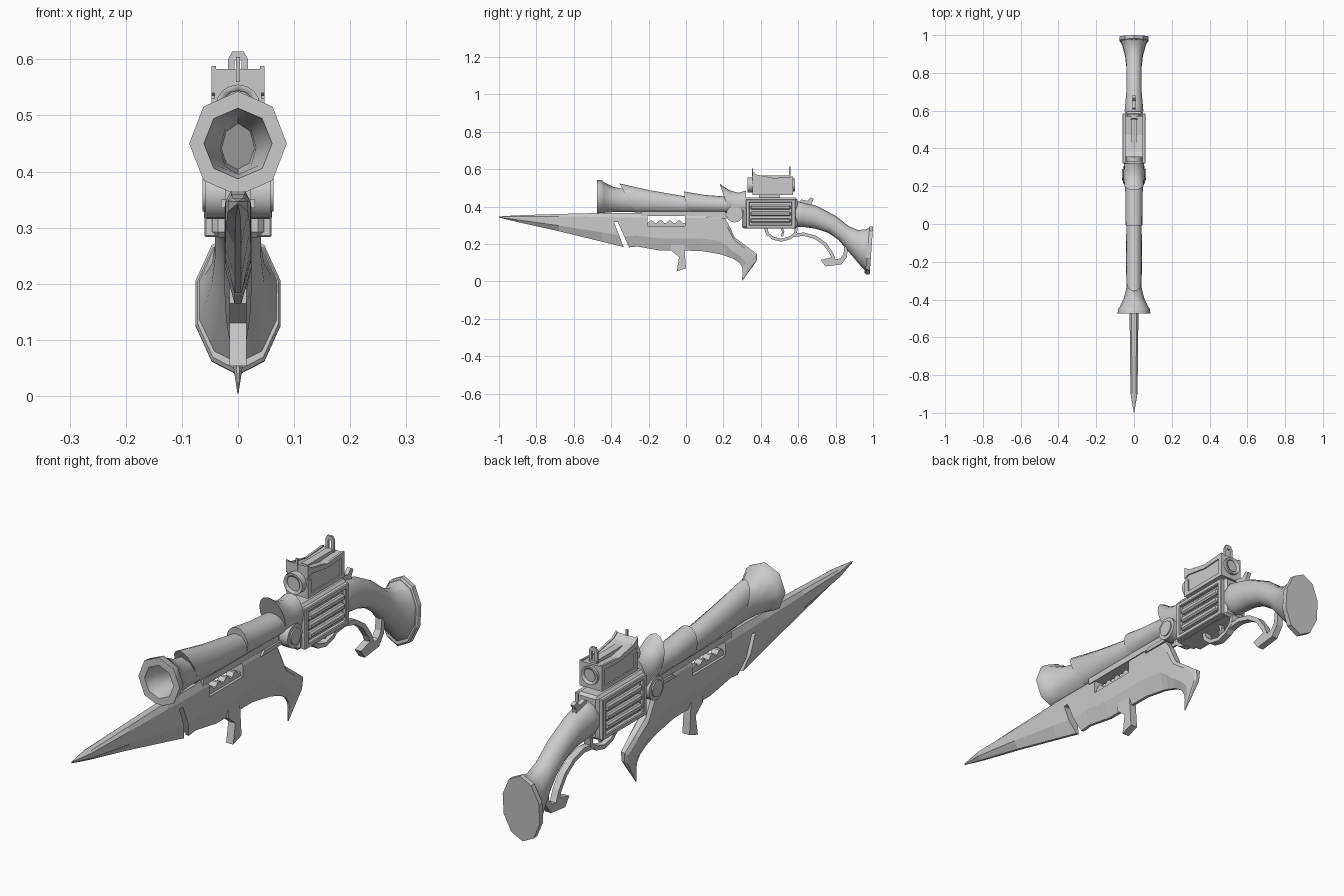
import bpy, bmesh
from math import sin, cos, pi, radians
from mathutils import Vector, Matrix


def finish(name, bm, smooth=0):
    bmesh.ops.recalc_face_normals(bm, faces=bm.faces)
    me = bpy.data.meshes.new(name)
    bm.to_mesh(me)
    bm.free()
    ob = bpy.data.objects.new(name, me)
    bpy.context.collection.objects.link(ob)
    if smooth:
        bpy.ops.object.select_all(action='DESELECT')
        bpy.context.view_layer.objects.active = ob
        ob.select_set(True)
        bpy.ops.object.shade_smooth_by_angle(angle=radians(smooth))
    return ob


def circle(n, phase=0.0):
    return [(cos(phase + 2 * pi * i / n), sin(phase + 2 * pi * i / n)) for i in range(n)]


def loft(name, stations, section, smooth=0):
    """Skin a section through stations (top y, top z, bottom y, bottom z, half width)."""
    bm = bmesh.new()
    rings = []
    for yt, zt, yb, zb, w in stations:
        top, bot = Vector((0, yt, zt)), Vector((0, yb, zb))
        mid, half = (top + bot) / 2, (top - bot) / 2
        rings.append([bm.verts.new(mid + half * v + Vector((u * w, 0, 0))) for u, v in section])
    n = len(section)
    for a, b in zip(rings, rings[1:]):
        for i in range(n):
            bm.faces.new((a[i], a[(i + 1) % n], b[(i + 1) % n], b[i]))
    bm.faces.new(rings[0])
    bm.faces.new(rings[-1])
    return finish(name, bm, smooth)


def prism(name, pts, w, x=0.0, bevel=0.0):
    """Side profile (y, z) extruded to a half width w around x."""
    bm = bmesh.new()
    f = bm.faces.new([bm.verts.new((x - w, y, z)) for y, z in pts])
    r = bmesh.ops.extrude_face_region(bm, geom=[f])
    bmesh.ops.translate(bm, verts=[v for v in r['geom'] if isinstance(v, bmesh.types.BMVert)],
                        vec=(2 * w, 0, 0))
    if bevel:
        bmesh.ops.bevel(bm, geom=bm.edges[:], offset=bevel, segments=1, affect='EDGES')
    return finish(name, bm)


def box(name, y0, y1, z0, z1, w, x=0.0, bevel=0.0):
    return prism(name, [(y0, z0), (y1, z0), (y1, z1), (y0, z1)], w, x, bevel)


def band(name, path, t, w):
    """Strip of thickness t following a (y, z) path."""
    p = [Vector(q) for q in path]
    left, right = [], []
    for i, q in enumerate(p):
        d = (p[min(i + 1, len(p) - 1)] - p[max(i - 1, 0)]).normalized()
        nrm = Vector((-d.y, d.x)) * t / 2
        left.append(q + nrm)
        right.append(q - nrm)
    return prism(name, [tuple(q) for q in left + right[::-1]], w)


def cylinder(name, axis, loc, r, depth, n=16):
    bm = bmesh.new()
    rot = Matrix.Rotation(pi / 2, 4, 'Y' if axis == 'x' else 'X')
    bmesh.ops.create_cone(bm, cap_ends=True, segments=n, radius1=r, radius2=r, depth=depth,
                          matrix=Matrix.Translation(loc) @ rot)
    return finish(name, bm, 40)


def cut(ob, cutter):
    m = ob.modifiers.new("cut", 'BOOLEAN')
    m.object, m.operation, m.solver = cutter, 'DIFFERENCE', 'EXACT'
    bpy.context.view_layer.objects.active = ob
    bpy.ops.object.modifier_apply(modifier=m.name)
    bpy.data.objects.remove(cutter)


# flared octagonal muzzle with hollow bore
loft("muzzle", [(-.25, .47, -.25, .41, .026), (-.36, .49, -.36, .395, .032),
                (-.43, .505, -.43, .395, .052), (-.475, .513, -.475, .387, .061),
                (-.475, .543, -.475, .357, .087), (-.448, .54, -.448, .36, .084),
                (-.44, .53, -.44, .366, .076), (-.39, .505, -.39, .37, .053),
                (-.34, .495, -.34, .37, .041), (-.20, .475, -.20, .37, .036)], circle(8), 50)
# barrel sleeves with raked front edges
loft("barrel_sleeve", [(-.355, .523, -.275, .368, .04), (-.2, .488, -.18, .366, .043),
                       (.02, .45, .02, .366, .04)], circle(16), 40)
loft("rear_sleeve", [(-.01, .48, 0, .366, .045), (.1, .462, .1, .366, .046),
                     (.32, .445, .32, .366, .047)], circle(16), 40)
loft("barrel_hood", [(.18, .522, .235, .36, .052), (.23, .488, .26, .352, .055),
                     (.28, .473, .28, .345, .055), (.32, .485, .32, .345, .052)], circle(16), 40)
for s in (-1, 1):
    cylinder("hinge_disc", 'x', (s * .04, .26, .36), .045, .036)
    cylinder("hinge_pin", 'x', (s * .052, .26, .36), .031, .022)

# bladed fore stock, ending in a rear hook
half = [(.55, 1), (1, .72), (1, -.35), (.25, -1)]
section = half + [(-u, v) for u, v in reversed(half)]
body = loft("blade_stock", [
    (-1, .347, -1, .341, .001), (-.9, .353, -.9, .317, .018), (-.68, .36, -.68, .268, .022),
    (-.45, .366, -.45, .212, .023), (-.32, .366, -.32, .18, .023), (-.26, .366, -.26, .186, .023),
    (-.14, .366, -.14, .165, .024), (.08, .366, .08, .163, .024), (.19, .362, .18, .145, .024),
    (.225, .31, .21, .136, .024), (.26, .235, .25, .122, .023), (.32, .19, .285, .10, .02),
    (.38, .145, .30, .075, .015), (.378, .11, .303, .05, .011), (.302, .004, .299, .006, .001)], section)
cut(body, box("window_cutter", -.205, -.005, .297, .352, .1))
cut(body, prism("slit_cutter", [(-.385, .318), (-.365, .318), (-.295, .16), (-.325, .16)], .1))
box("top_rail", -.24, .21, .350, .374, .023)
wave = [(-.205 + i * .0125, .325 if i % 4 in (1, 2) else .312) for i in range(17)]
prism("window_grip", [(-.205, .29)] + wave + [(-.005, .29)], .014)
for s in (-1, 1):
    prism("side_rail", [(.1, .335), (.23, .335), (.215, .35), (.12, .35)], .004, s * .026)
prism("fore_grip", [(-.08, .20), (-.01, .20), (0, .07), (-.05, .053), (-.037, .13), (-.08, .165)], .015)

# receiver with framed, ridged side panels
box("receiver", .30, .595, .282, .448, .046, bevel=.01)
for s in (-1, 1):
    for z in (.292, .43):
        box("panel_rail", .32, .585, z - .009, z + .009, .013, s * .047, .003)
    for y in (.33, .575):
        box("panel_post", y - .01, y + .01, .285, .438, .013, s * .047, .003)
    for z in (.325, .36, .395):
        box("panel_ridge", .345, .56, z - .012, z + .012, .011, s * .05, .006)

# boxy sight on a short mount
box("sight_mount", .39, .50, .44, .47, .026)
prism("sight_body", [(.355, .462), (.572, .462), (.572, .556), (.47, .55), (.38, .567), (.355, .583)], .042)
for s in (-1, 1):
    prism("sight_side_frame", [(.355, .462), (.572, .462), (.572, .56), (.47, .552), (.38, .57),
                               (.355, .588), (.355, .54), (.375, .55), (.47, .535), (.555, .54),
                               (.555, .478), (.375, .478), (.375, .53), (.355, .53)], .004, s * .043)
box("sight_top_rail", .40, .56, .545, .565, .014)
for y0, y1, r, name in ((.33, .36, .04, "front_lens"), (.565, .583, .035, "rear_lens")):
    ring = cylinder(name + "_ring", 'y', (0, (y0 + y1) / 2, .515), r, y1 - y0)
    cut(ring, cylinder("lens_cutter", 'y', (0, y0 if y0 < .4 else y1, .515), r * .72, .016))
# rear sight post, an arch with a gap
post = prism("rear_sight", [(-.018, .55), (-.018, .60), (-.010, .614), (.010, .614), (.018, .60),
                            (.018, .55), (.006, .55), (.006, .598), (-.006, .598), (-.006, .55)], .004)
post.data.transform(Matrix.Translation((0, .555, 0)) @ Matrix.Rotation(pi / 2, 4, 'Z'))
box("front_sight", .352, .358, .56, .604, .004)

# curved stock with ten-sided butt plate
loft("stock", [(.585, .42, .585, .30, .048), (.60, .428, .60, .29, .052), (.62, .424, .62, .292, .05),
               (.70, .403, .69, .282, .043), (.80, .35, .76, .26, .043), (.87, .295, .815, .222, .043),
               (.92, .274, .865, .163, .049), (.96, .278, .925, .093, .063), (.978, .285, .962, .052, .074)],
     circle(10, pi / 10), 50)
loft("butt_plate", [(.976, .287, .955, .046, .076), (.982, .293, .96, .038, .08),
                    (1.0, .292, .982, .037, .08)], circle(10, pi / 10), 20)
prism("hammer", [(.60, .41), (.615, .438), (.65, .43), (.668, .449), (.683, .44), (.672, .42), (.67, .40)], .008)

# trigger, guard and lever loop
band("trigger_guard", [(.425, .29), (.435, .255), (.465, .23), (.51, .22), (.555, .232),
                       (.585, .255), (.59, .29)], .016, .014)
band("trigger", [(.51, .29), (.52, .265), (.513, .24)], .012, .007)
band("lever_arm", [(.57, .246), (.63, .252), (.69, .236), (.74, .202), (.775, .155), (.79, .12)], .018, .013)
prism("lever_foot", [(.783, .14), (.775, .128), (.72, .114), (.745, .08), (.83, .09), (.86, .13),
                     (.868, .20), (.848, .20), (.842, .145), (.825, .122), (.80, .118)], .013)
